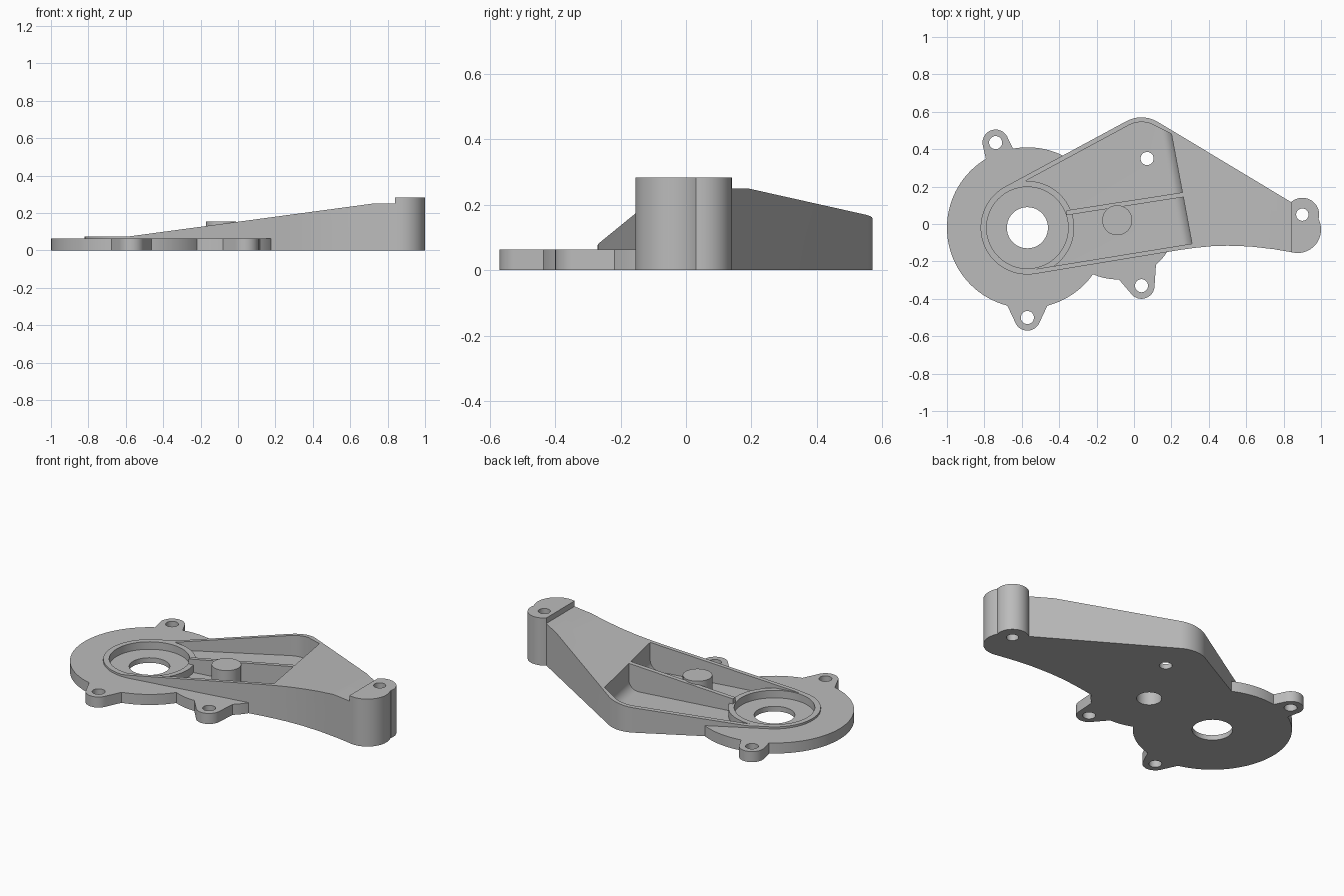
import bpy, bmesh
from math import cos, sin, radians
from mathutils import Vector
from mathutils.geometry import convex_hull_2d

if "Cube" in bpy.data.objects:
    bpy.data.objects.remove(bpy.data.objects["Cube"])

grey = bpy.data.materials.new("cast grey")
grey.use_nodes = True
grey.diffuse_color = (0.5, 0.5, 0.5, 1)
grey.node_tree.nodes["Principled BSDF"].inputs["Base Color"].default_value = (0.5, 0.5, 0.5, 1)


def arc(c, r, a0, a1, n=24):
    return [(c[0] + r * cos(radians(a0 + (a1 - a0) * i / n)),
             c[1] + r * sin(radians(a0 + (a1 - a0) * i / n))) for i in range(n + 1)]


def circle(c, r, n=72):
    return arc(c, r, 0, 360, n)[:-1]


def prism(name, outline, z0, z1, axis="z", round_edge=None):
    """Extrude an outline; optionally round one bottom edge, given by its two ends."""
    bm = bmesh.new()
    if axis == "z":
        low, high = ([bm.verts.new((x, y, z)) for x, y in outline] for z in (z0, z1))
    else:
        low, high = ([bm.verts.new((x, y, z)) for x, z in outline] for y in (z0, z1))
    bm.faces.new(low)
    bm.faces.new(high)
    for i in range(len(low)):
        j = (i + 1) % len(low)
        bm.faces.new((low[i], low[j], high[j], high[i]))
    bmesh.ops.recalc_face_normals(bm, faces=bm.faces)
    if round_edge:
        ends = [Vector((*p, z0)) for p in round_edge]
        edges = [e for e in bm.edges
                 if all(min((v.co - p).length for p in ends) < 1e-4 for v in e.verts)]
        bmesh.ops.bevel(bm, geom=edges, offset=0.06, segments=8, profile=0.5, affect="EDGES")
    mesh = bpy.data.meshes.new(name)
    bm.to_mesh(mesh)
    bm.free()
    mesh.materials.append(grey)
    ob = bpy.data.objects.new(name, mesh)
    bpy.context.collection.objects.link(ob)
    return ob


def combine(target, tool, operation):
    mod = target.modifiers.new(operation, "BOOLEAN")
    mod.operation, mod.solver, mod.object = operation, "EXACT", tool
    bpy.context.view_layer.objects.active = target
    bpy.ops.object.modifier_apply(modifier=mod.name)
    bpy.data.objects.remove(tool)


def clip_to_slope(ob):
    """Trim a part under the rising top of the arm."""
    profile = [(-1.2, -0.1), (-1.2, 0.075), (-0.58, 0.075), (0.72, 0.25), (1.2, 0.25), (1.2, -0.1)]
    combine(ob, prism("slope", profile, -1, 1, "y"), "INTERSECT")


bearing, shoulder, post = (-0.57, -0.02), (0.04, 0.4), (-0.09, 0.02)
plate_top, floor = 0.063, 0.03

# Arm with its sloping top
underside = [(0.25, -0.138), (0.33, -0.127), (0.41, -0.119), (0.5, -0.116),
             (0.62, -0.12), (0.75, -0.135), (0.86, -0.154)]
housing = prism("gear_housing_cover",
                arc(shoulder, 0.17, 59, 118.3) + arc(bearing, 0.25, 118.3, 279.4, 48)
                + underside + [(0.86, 0.105)], 0, 0.4)
clip_to_slope(housing)

# Round flange plates and mounting lugs
for centre, radius in ((bearing, 0.43), (post, 0.316)):
    combine(housing, prism("flange", circle(centre, radius, 96), 0, plate_top), "UNION")
lugs = [((-0.74, 0.435), (-0.79, 0.34), (-0.64, 0.39)),
        ((-0.57, -0.5), (-0.68, -0.43), (-0.46, -0.43)),
        ((0.04, -0.33), (-0.095, -0.28), (0.118, -0.21))]
for centre, *roots in lugs:
    points = circle(centre, 0.07, 48) + roots
    outline = [points[i] for i in convex_hull_2d([Vector(p) for p in points])]
    combine(housing, prism("lug", outline, 0, plate_top), "UNION")

# Pocket with a rounded foot on its end wall
end_wall = [(0.31, -0.105), (0.2, 0.482)]
pocket = (arc(shoulder, 0.145, 59, 118.3) + arc(bearing, 0.225, 118.3, 279.4, 48) + end_wall)
combine(housing, prism("pocket", pocket, floor, 0.6, round_edge=end_wall), "DIFFERENCE")

# Rib that divides the pocket
rib = prism("rib", [(-0.36, 0.047), (0.33, 0.154), (0.33, 0.18), (-0.36, 0.073)], 0.01, 0.4)
clip_to_slope(rib)
combine(housing, rib, "UNION")

# Bearing ring, with its seat
combine(housing, prism("bearing_ring", circle(bearing, 0.25, 96), 0.01, 0.075), "UNION")
combine(housing, prism("bearing_seat", circle(bearing, 0.218, 96), floor, 0.6), "DIFFERENCE")

# Hollow post
combine(housing, prism("post", circle(post, 0.08), 0.01, 0.155), "UNION")
combine(housing, prism("post_hollow", circle(post, 0.068), -0.1, 0.13), "DIFFERENCE")

# Tall boss at the tip
boss = arc((0.875, -0.03), 0.125, -106, 28.7, 32) + arc((0.9, 0.05), 0.09, -12, 131.8, 32)
combine(housing, prism("tip_boss", boss, 0, 0.283), "UNION")

# Through holes
holes = [(lug[0], 0.035) for lug in lugs]
holes += [(bearing, 0.11), ((0.07, 0.35), 0.035), ((0.9, 0.05), 0.033)]
for centre, radius in holes:
    combine(housing, prism("bore", circle(centre, radius, 48), -0.1, 0.6), "DIFFERENCE")

bpy.ops.object.select_all(action="DESELECT")
housing.select_set(True)
bpy.context.view_layer.objects.active = housing
bpy.ops.object.shade_smooth_by_angle(angle=radians(25))
